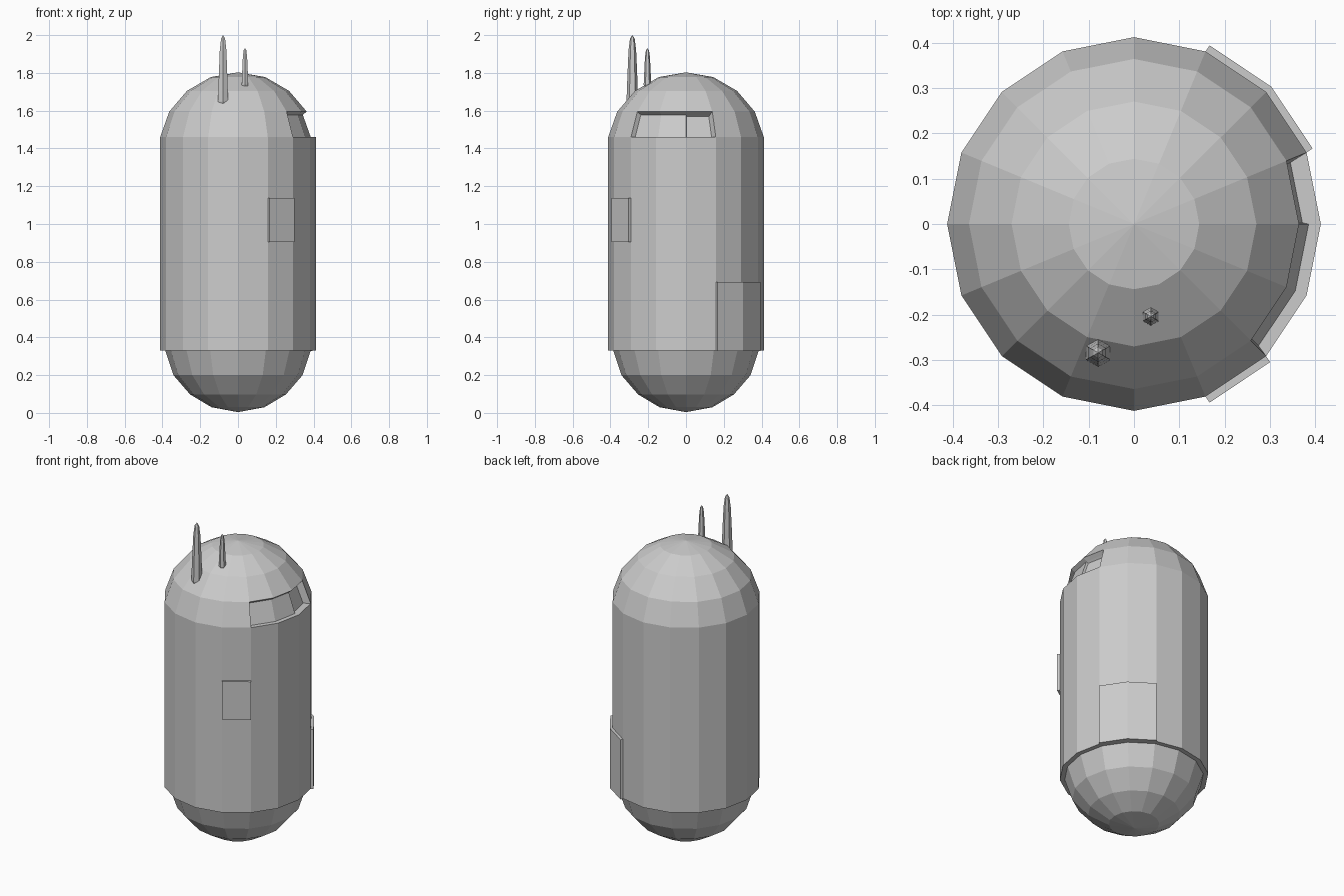
import bpy, bmesh, math
from mathutils import Vector

if "Cube" in bpy.data.objects:
    bpy.data.objects.remove(bpy.data.objects["Cube"])

SIDES = 16
R = 0.412


def finish(bm, name):
    mesh = bpy.data.meshes.new(name)
    bm.to_mesh(mesh)
    bm.free()
    ob = bpy.data.objects.new(name, mesh)
    bpy.context.collection.objects.link(ob)
    return ob


def lathe(profile, sides, center=(0, 0), phase=0.0):
    """Revolve (radius, z) points; zero radius makes a single pole vertex."""
    bm = bmesh.new()
    rings = []
    for r, z in profile:
        n = 1 if r == 0 else sides
        rings.append([bm.verts.new((center[0] + r * math.cos(phase + 2 * math.pi * i / sides),
                                    center[1] + r * math.sin(phase + 2 * math.pi * i / sides), z))
                      for i in range(n)])
    for a, b in zip(rings, rings[1:]):
        for i in range(sides):
            j = (i + 1) % sides
            if len(a) == 1:
                bm.faces.new((a[0], b[j], b[i]))
            elif len(b) == 1:
                bm.faces.new((a[i], a[j], b[0]))
            else:
                bm.faces.new((a[i], a[j], b[j], b[i]))
    bm.normal_update()
    return bm


# Capsule body: lower dome, lip, straight wall, upper dome
bm = lathe([(0, 0.004), (0.14, 0.03), (0.254, 0.098), (0.342, 0.2), (0.385, 0.33),
            (R, 0.33), (R, 1.46), (0.364, 1.595), (0.27, 1.705), (0.144, 1.778), (0, 1.803)], SIDES)

# Recessed window across three facets, with a deeper small pane on the last
window = []
for f in bm.faces:
    c = f.calc_center_median()
    a = math.degrees(math.atan2(c.y, c.x))
    if 1.5 < c.z < 1.56 and -45 < a < 22.5:
        window.append(f)
bmesh.ops.inset_region(bm, faces=window, thickness=0.009, depth=-0.025,
                       use_even_offset=True, use_boundary=True)
pane = max(window, key=lambda f: f.calc_center_median().y)
bmesh.ops.inset_individual(bm, faces=[pane], thickness=0.007, depth=-0.012)
finish(bm, "capsule_body")


# Raised panels that follow the wall facets
def panel(name, first, count, z0, z1):
    bm = bmesh.new()
    cols = []
    for i in range(first, first + count + 1):
        a = 2 * math.pi * i / SIDES
        cols.append([bm.verts.new((R * math.cos(a), R * math.sin(a), z)) for z in (z0, z1)])
    for a, b in zip(cols, cols[1:]):
        bm.faces.new((a[0], b[0], b[1], a[1]))
    ob = finish(bm, name)
    m = ob.modifiers.new("thickness", 'SOLIDIFY')
    m.thickness = 0.016
    m.offset = 1
    m.use_even_offset = True


panel("front_panel", -3, 1, 0.905, 1.137)
panel("rear_panel", 1, 2, 0.328, 0.692)


# Tapered six-sided antennas standing on the upper dome
def antenna(name, x, y, r, z0, z1):
    h = z1 - z0
    shape = [(0, 0), (0.9, 0), (1, 0.04), (0.82, 0.45), (0.65, 0.78), (0.4, 0.95), (0, 1)]
    finish(lathe([(r * k, z0 + h * t) for k, t in shape], 6, (x, y), math.pi / 6), name)


antenna("tall_antenna", -0.079, -0.284, 0.031, 1.635, 2.0)
antenna("short_antenna", 0.037, -0.204, 0.02, 1.73, 1.93)
